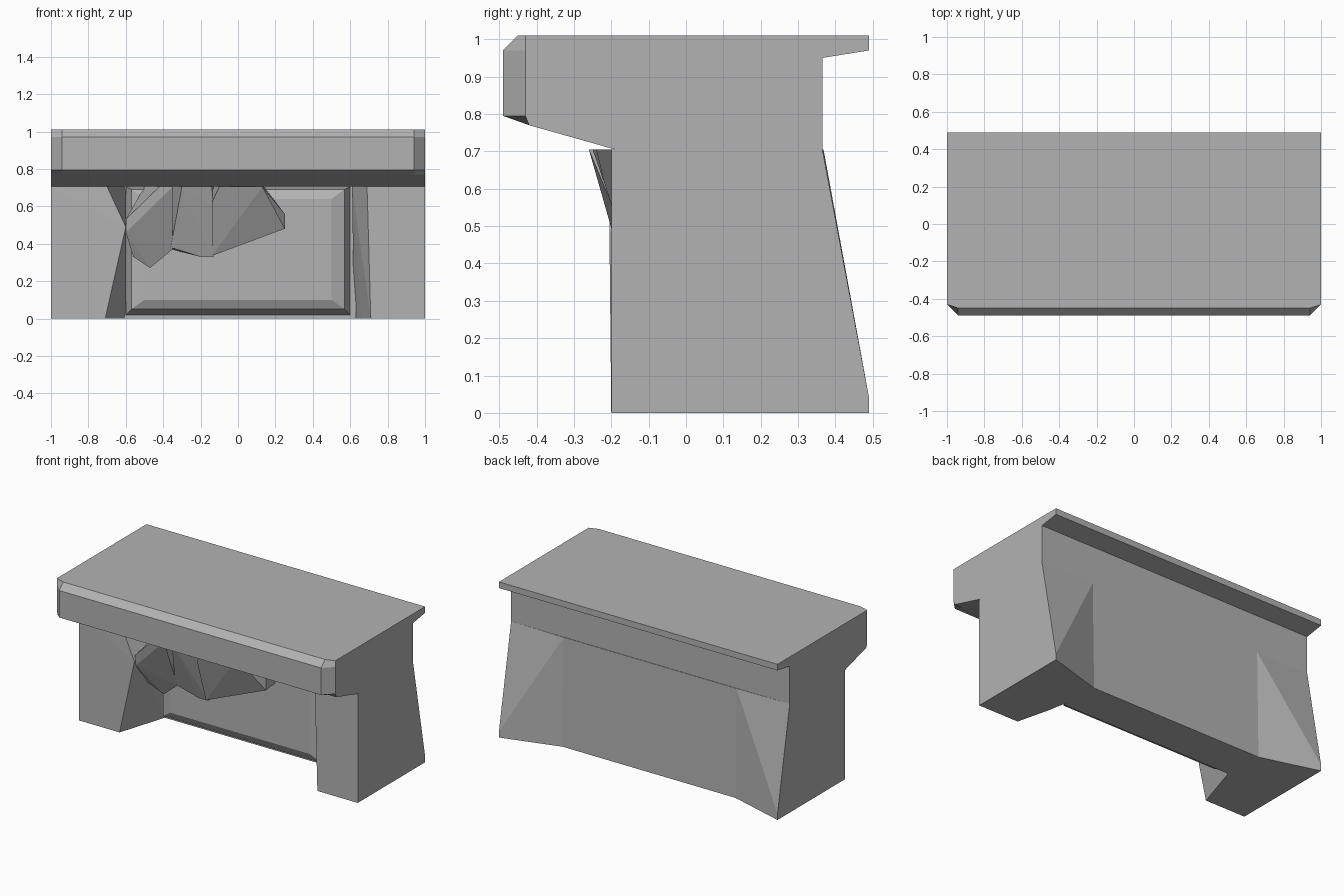
import bpy
import bmesh

cube = bpy.data.objects.get("Cube")
if cube:
    bpy.data.objects.remove(cube, do_unlink=True)

stone = bpy.data.materials.new("grey_stone")
stone.use_nodes = True
GREY = (0.45, 0.45, 0.45, 1)
stone.diffuse_color = GREY
stone.node_tree.nodes["Principled BSDF"].inputs["Base Color"].default_value = GREY


def finish(name, bm):
    bmesh.ops.recalc_face_normals(bm, faces=bm.faces)
    mesh = bpy.data.meshes.new(name)
    bm.to_mesh(mesh)
    bm.free()
    mesh.materials.append(stone)
    bpy.context.collection.objects.link(bpy.data.objects.new(name, mesh))


def hull(name, points):
    """Chiselled convex block around a few corner points."""
    bm = bmesh.new()
    for p in points:
        bm.verts.new(p)
    res = bmesh.ops.convex_hull(bm, input=bm.verts)
    loose = {g for g in res["geom_interior"] + res["geom_unused"]
             if isinstance(g, bmesh.types.BMVert)}
    bmesh.ops.delete(bm, geom=list(loose), context="VERTS")
    bmesh.ops.dissolve_limit(bm, angle_limit=0.02, verts=bm.verts, edges=bm.edges)
    finish(name, bm)


# Overhanging top: one side profile lofted along x, front corners chamfered
profile = [(.49, 1.01), (.49, .97), (.365, .95), (.365, .705), (-.19, .705),
           (-.42, .77), (-.49, .795), (-.49, .97), (-.45, 1.01)]
bm = bmesh.new()
rings = []
for x, front in ((-1, -.43), (-.94, -.5), (.94, -.5), (1, -.43)):
    rings.append([bm.verts.new((x, max(y, front), z)) for y, z in profile])
for a, b in zip(rings, rings[1:]):
    for i in range(len(profile)):
        j = (i + 1) % len(profile)
        bm.faces.new((a[i], a[j], b[j], b[i]))
bm.faces.new(rings[0])
bm.faces.new(rings[-1])
finish("top_slab", bm)

TOP = .705


# Legs: outer side and flared back foot are shared, inner side differs
def leg(name, s, inner):
    outer = [(s, -.2, 0), (s, -.2, TOP), (s, .365, TOP), (s, .49, 0), (s, .49, .04),
             (s * .62, .38, 0), (s * .62, .368, TOP)]
    hull(name, outer + inner)


leg("left_leg", 1, [(.71, -.2, 0), (.69, -.2, TOP), (.66, 0, 0),
                    (.61, 0, TOP), (.62, .2, 0), (.61, .2, TOP)])
leg("right_leg", -1, [(-.71, -.2, 0), (-.6, -.205, .49), (-.7, -.2, TOP),
                      (-.6, .15, 0), (-.6, .15, TOP)])

# Wall between the legs
hull("back_wall", [(x, y, z) for x in (-.63, .63)
                   for y, z in ((.12, 0), (.12, TOP), (.368, TOP), (.38, 0))])

# Raised front panel with a double chamfer
hull("front_panel", [(s * x, y, z) for s in (-1, 1)
                     for x, y, low, high in ((.5, .02, .1, .64), (.57, .045, .05, .69),
                                             (.6, .12, .02, TOP))
                     for z in (low, high)])

# Rough carved knot under the overhang, in three lumps
hull("knot_right", [(-.6, -.19, .46), (-.6, -.2, .53), (-.56, -.12, .33), (-.47, -.09, .27),
                    (-.35, -.12, .37), (-.35, -.26, TOP), (-.42, -.25, TOP),
                    (-.58, .1, .4), (-.45, .1, .3), (-.35, .1, .4), (-.5, .1, TOP),
                    (-.35, .1, TOP)])
hull("knot_middle", [(-.36, -.13, .38), (-.33, -.19, .55), (-.2, -.12, .33), (-.13, -.12, .33),
                     (-.13, -.2, .6), (-.3, -.25, TOP), (-.14, -.23, TOP),
                     (-.36, .1, .37), (-.13, .1, .33), (-.36, .1, TOP), (-.13, .1, TOP)])
hull("knot_left", [(-.14, -.13, .335), (-.14, -.22, .62), (-.1, -.24, TOP), (.04, -.1, .4),
                   (.25, -.07, .48), (.25, -.07, .56), (.13, -.2, TOP),
                   (-.14, .1, .36), (.25, .1, .5), (.14, .1, TOP), (-.14, .1, TOP)])
